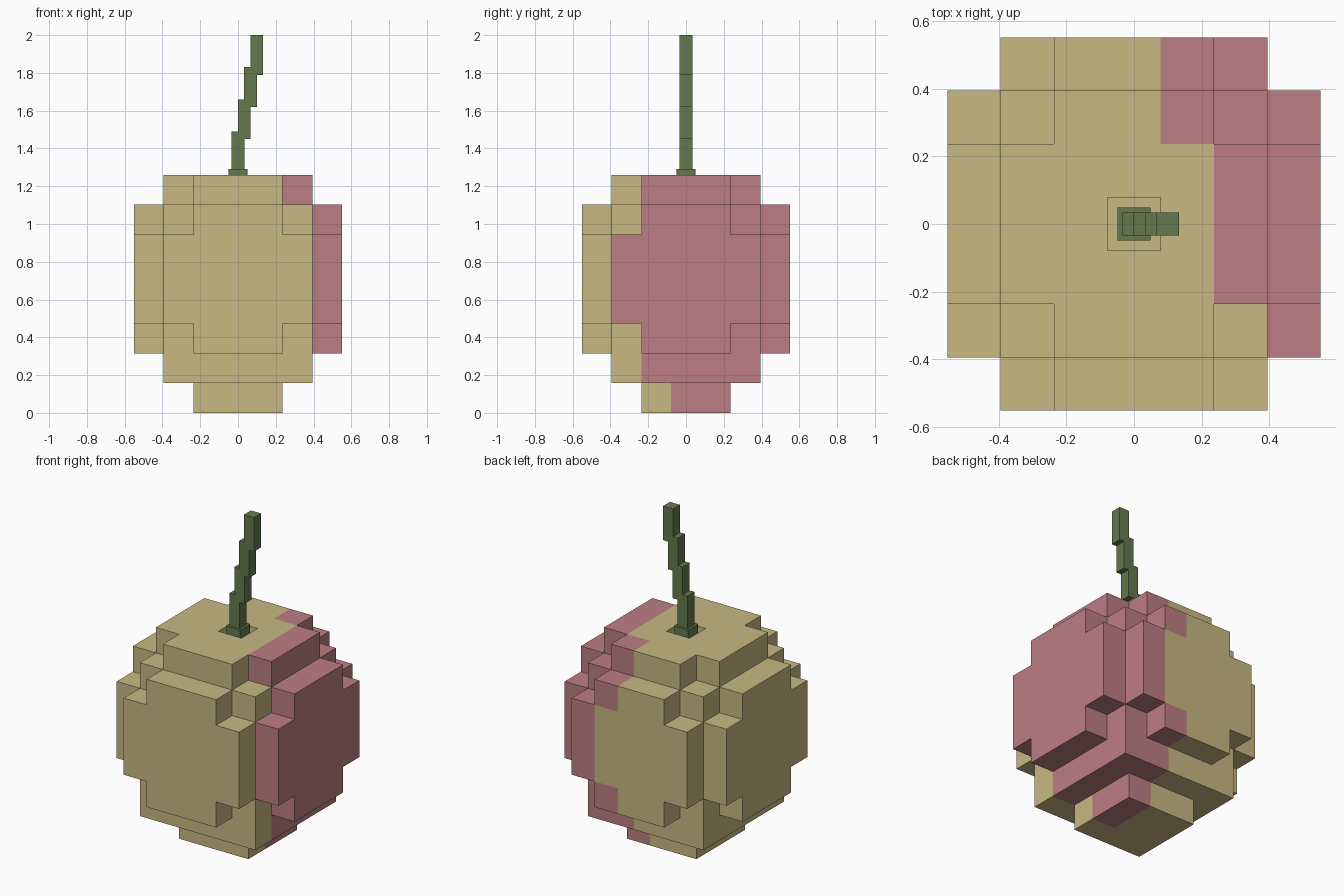
import bpy, bmesh
from mathutils import Vector

if "Cube" in bpy.data.objects:
    bpy.data.objects.remove(bpy.data.objects["Cube"])

V = 0.1575  # size of one block


def material(name, rgb):
    m = bpy.data.materials.new(name)
    m.diffuse_color = (*rgb, 1)
    m.use_nodes = True
    m.node_tree.nodes["Principled BSDF"].inputs["Base Color"].default_value = m.diffuse_color
    return m


YELLOW = material("golden skin", (0.578, 0.479, 0.223))
PINK = material("pink blush", (0.503, 0.209, 0.227))
GREEN = material("stem green", (0.130, 0.190, 0.075))


def finish(name, bm, mats):
    mesh = bpy.data.meshes.new(name)
    bm.to_mesh(mesh)
    bm.free()
    for m in mats:
        mesh.materials.append(m)
    ob = bpy.data.objects.new(name, mesh)
    bpy.context.collection.objects.link(ob)


def solid(i, j, k):
    """Is the block at column i, row j, layer k part of the fruit?"""
    a, b = sorted((abs(i), abs(j)))
    if k == 0:                       # foot
        return b <= 1
    if k == 7:                       # cross-shaped top with a stem pit
        return b <= 2 and a <= 1 and b > 0
    if not 1 <= k <= 6:
        return False
    if b <= 2:                       # core
        return True
    if b == 3:                       # cross-shaped side plates
        return (3 <= k <= 5 and a <= 2) or (k in (2, 6) and a <= 1)
    return False


def blushed(i, j, k):
    """Pink patch on the right and back-right of the fruit."""
    if i == 3 or (i == 2 and j >= -1):
        return True
    if i == 1:
        if k == 0:
            return j >= 0
        return j == 2 or (j == 3 and k in (2, 6))
    return False


# Fruit: outer faces of the blocks, coloured per block
bm = bmesh.new()
for i in range(-3, 4):
    for j in range(-3, 4):
        for k in range(8):
            if not solid(i, j, k):
                continue
            c = Vector((i, j, k + 0.5))
            for axis in range(3):
                for s in (-1, 1):
                    n, u, w = Vector(), Vector(), Vector()
                    n[axis], u[(axis + 1) % 3], w[(axis + 2) % 3] = s, s, 1
                    if solid(i + int(n.x), j + int(n.y), k + int(n.z)):
                        continue
                    quad = [(-1, -1), (1, -1), (1, 1), (-1, 1)]
                    f = bm.faces.new([bm.verts.new((c + (n + u * p + w * q) / 2) * V)
                                      for p, q in quad])
                    f.material_index = int(blushed(i, j, k))
bmesh.ops.remove_doubles(bm, verts=bm.verts, dist=0.001)
finish("fruit", bm, [YELLOW, PINK])

# Stem: base in the pit and four stepped segments leaning right
bits = [("stem_base", 0, 0.098, 7 * V, 1.29)]
for n, (z0, z1) in enumerate([(1.28, 1.49), (1.45, 1.66), (1.62, 1.83), (1.79, 2.0)]):
    bits.append((f"stem_segment_{n + 1}", 0.033 * n, 0.068, z0, z1))
for name, x, w, z0, z1 in bits:
    bm = bmesh.new()
    bmesh.ops.create_cube(bm, size=1)
    bmesh.ops.scale(bm, vec=(w, w, z1 - z0), verts=bm.verts)
    bmesh.ops.translate(bm, vec=(x, 0, (z0 + z1) / 2), verts=bm.verts)
    finish(name, bm, [GREEN])
